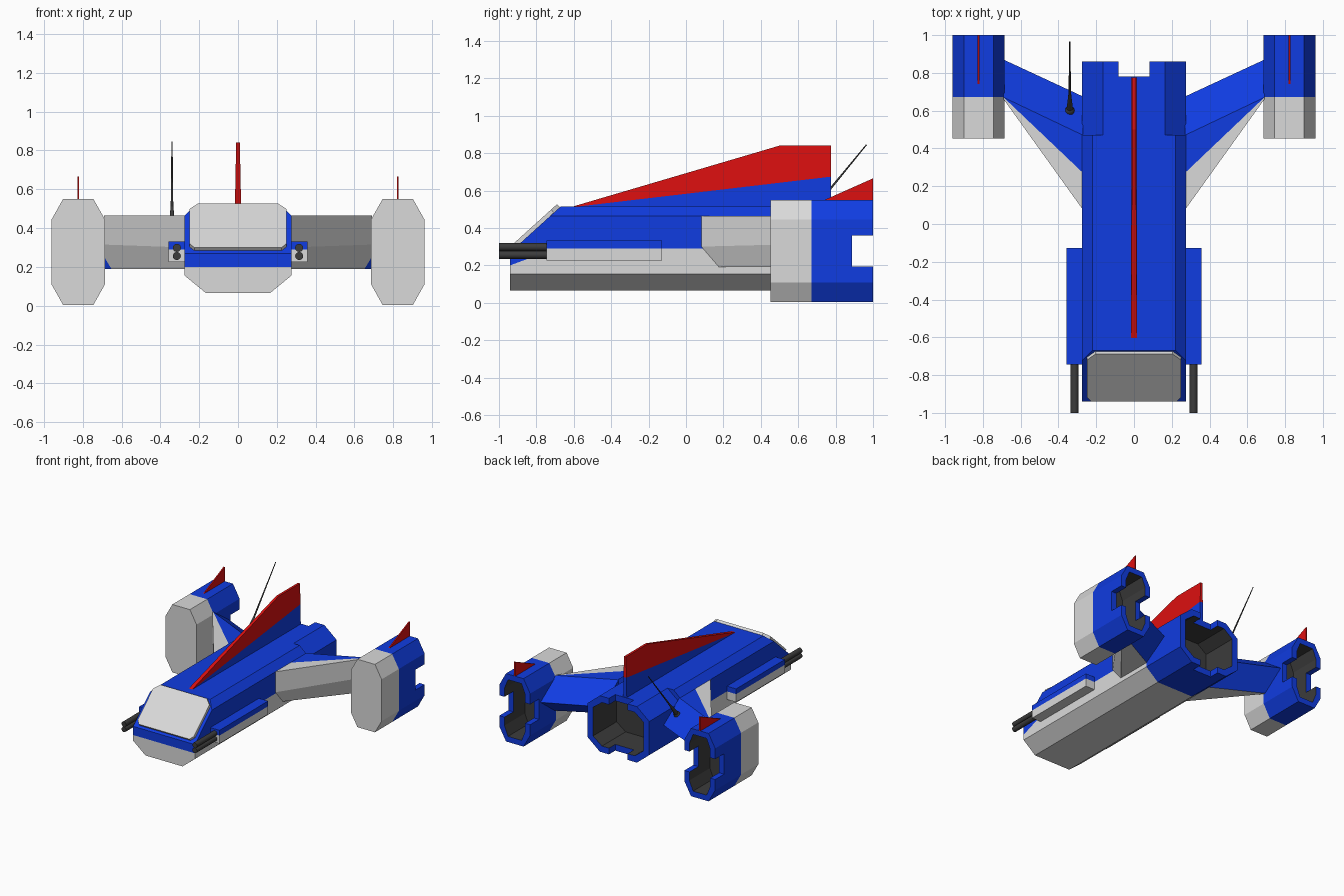
import bpy, bmesh
from mathutils import Vector

old = bpy.data.objects.get("Cube")
if old:
    bpy.data.objects.remove(old, do_unlink=True)


def material(name, rgb):
    m = bpy.data.materials.new(name)
    m.use_nodes = True
    m.diffuse_color = (*rgb, 1)
    m.node_tree.nodes["Principled BSDF"].inputs["Base Color"].default_value = (*rgb, 1)
    return m


MATS = [material("hull blue", (0.005, 0.045, 0.75)),
        material("light grey", (0.7, 0.7, 0.7)),
        material("fin red", (0.72, 0.005, 0.005)),
        material("dark metal", (0.045, 0.045, 0.045))]
BLUE, GREY, RED, DARK = range(4)


def finish(name, bm, paint):
    """Turn a bmesh into an object; paint is a material index or a face rule."""
    bmesh.ops.recalc_face_normals(bm, faces=bm.faces[:])
    bm.normal_update()
    for f in bm.faces:
        if callable(paint):
            f.material_index = paint(f.calc_center_median(), f.normal)
        elif paint is not None:
            f.material_index = paint
    me = bpy.data.meshes.new(name)
    bm.to_mesh(me)
    bm.free()
    for m in MATS:
        me.materials.append(m)
    ob = bpy.data.objects.new(name, me)
    bpy.context.collection.objects.link(ob)
    return ob


def loft(loops):
    """Closed solid through matching loops of points."""
    bm = bmesh.new()
    rings = [[bm.verts.new(p) for p in loop] for loop in loops]
    n = len(rings[0])
    for a, b in zip(rings, rings[1:]):
        for i in range(n):
            bm.faces.new((a[i], a[(i + 1) % n], b[(i + 1) % n], b[i]))
    bm.faces.new(rings[0])
    bm.faces.new(rings[-1])
    return bm


def cut(bm, co, no, trim=False):
    res = bmesh.ops.bisect_plane(bm, geom=bm.verts[:] + bm.edges[:] + bm.faces[:],
                                 plane_co=co, plane_no=no, clear_outer=trim)
    if trim:
        edges = [e for e in res["geom_cut"] if isinstance(e, bmesh.types.BMEdge)]
        bmesh.ops.edgenet_fill(bm, edges=edges)


def box(x0, x1, y0, y1, z0, z1):
    return loft([[(x0, y, z0), (x1, y, z0), (x1, y, z1), (x0, y, z1)] for y in (y0, y1)])


def prism(section, cx, cz, y0, y1):
    return loft([[(cx + u, y, cz + v) for u, v in section] for y in (y0, y1)])


def octagon(w, h, fw, fh):
    return [(w, -fh), (w, fh), (fw, h), (-fw, h), (-w, fh), (-w, -fh), (-fw, -h), (fw, -h)]


def with_notches(section, n, sides):
    """Add two points on each notched edge; returns points and notch edge indices."""
    pts, marks = [], []
    for i, p in enumerate(section):
        pts.append(p)
        if i in sides:
            q = section[(i + 1) % len(section)]
            a, b = Vector(p), Vector(q)
            half = n / (b - a).length
            marks.append(len(pts))
            pts += [tuple(a.lerp(b, 0.5 - half)), tuple(a.lerp(b, 0.5 + half))]
    return pts, marks


def nozzle(name, dims, wall, cx, cz, y0, floor, notch_y, y1, n, sides):
    """Hollow octagonal exhaust with two slots in its rim and a dark inside."""
    w, h, fw, fh = dims
    outer, marks = with_notches(octagon(*dims), n, sides)
    inner, _ = with_notches(octagon(w - wall, h - wall, fw - wall * 0.4, fh - wall * 0.4), n, sides)
    bm = bmesh.new()

    def face(pts, mat):
        f = bm.faces.new([bm.verts.new((cx + u, y, cz + v)) for (u, v), y in pts])
        f.material_index = mat

    count = len(outer)
    for i in range(count):
        j = (i + 1) % count
        o, p, a, b = outer[i], outer[j], inner[i], inner[j]
        face([(o, y0), (p, y0), (p, notch_y), (o, notch_y)], BLUE)
        face([(a, floor), (b, floor), (b, notch_y), (a, notch_y)], DARK)
        end = notch_y
        if i not in marks:
            end = y1
            face([(o, notch_y), (p, notch_y), (p, y1), (o, y1)], BLUE)
            face([(a, notch_y), (b, notch_y), (b, y1), (a, y1)], DARK)
        else:
            for s, t in ((o, a), (p, b)):
                face([(s, notch_y), (t, notch_y), (t, y1), (s, y1)], BLUE)
        face([(o, end), (p, end), (b, end), (a, end)], BLUE)
    face([(q, y0) for q in outer], BLUE)
    face([(q, floor) for q in inner], DARK)
    bmesh.ops.remove_doubles(bm, verts=bm.verts[:], dist=0.0005)
    return finish(name, bm, None)


def rod(name, a, b, r0, r1, sides=12):
    a, b = Vector(a), Vector(b)
    bm = bmesh.new()
    bmesh.ops.create_cone(bm, cap_ends=True, segments=sides, radius1=r0, radius2=r1,
                          depth=(b - a).length)
    rot = (b - a).to_track_quat("Z", "Y")
    for v in bm.verts:
        v.co = rot @ v.co + (a + b) / 2
    for f in bm.faces:
        f.smooth = len(f.verts) == 4
    return finish(name, bm, DARK)


# Fuselage with sloped nose, blue above and grey below
half = [(0.165, 0.065), (0.275, 0.155), (0.275, 0.465), (0.22, 0.515)]
body = prism(half + [(-x, z) for x, z in reversed(half)], 0, 0, -0.94, 0.47)
nose_n = Vector((0, -0.67, 0.74)).normalized()
cut(body, (0, -0.94, 0.27), nose_n, trim=True)
cut(body, (0, 0, 0.29), (0, 0, 1))
cut(body, (0, -0.94, 0.2), (0, -0.37, 1))
finish("fuselage", body,
       lambda c, n: BLUE if c.z > min(0.29, 0.2 + 0.37 * (c.y + 0.94)) or n.y > 0.9 else GREY)

# Canopy plate lying on the nose slope
slope = Vector((0, 0.74, 0.67)).normalized()
base = Vector((0, -0.925, 0.284))
outline = [(0.225, 0), (0.25, 0.03), (0.25, 0.295), (0.205, 0.338)]
outline += [(-u, v) for u, v in reversed(outline)]
finish("canopy", loft([[base + slope * v + Vector((u, 0, 0)) + nose_n * t for u, v in outline]
                       for t in (-0.005, 0.022)]), GREY)

# Main engine
nozzle("main_engine", (0.275, 0.225, 0.165, 0.135), 0.05, 0, 0.29,
       0.47, 0.56, 0.78, 0.86, 0.083, (2, 6))

# Tail fin, tapering upward, red over blue
fin_side = [(-0.62, 0.51), (0.5, 0.84), (0.775, 0.84), (0.775, 0.5)]
fin = loft([[(s * (0.016 - (z - 0.51) * 0.02), y, z) for y, z in fin_side] for s in (-1, 1)])
cut(fin, (0, -0.615, 0.51), (0, -0.118, 1))
finish("tail_fin", fin, lambda c, n: RED if c.z > 0.51 + 0.118 * (c.y + 0.615) else BLUE)

# Paired parts
POD = (0.137, 0.273, 0.078, 0.168)
ROOT = [(0.075, 0.465), (0.075, 0.3), (0.17, 0.19), (0.47, 0.19), (0.675, 0.325), (0.47, 0.465)]
TIP = [(0.66, 0.465), (0.66, 0.315), (0.68, 0.19), (0.69, 0.19), (0.87, 0.325), (0.67, 0.465)]
for side, s in (("left", 1), ("right", -1)):
    # Swept wing with grey leading part
    wing = loft([[(s * x, y, z) for y, z in sec] for x, sec in ((0.27, ROOT), (0.69, TIP))])
    cut(wing, (s * 0.28, 0.28, 0), (s * 0.39, -0.41, 0))

    def wing_paint(c, n):
        front = 0.39 * (abs(c.x) - 0.28) - 0.41 * (c.y - 0.28) > 0
        return GREY if front or n.z < -0.95 else BLUE

    finish(side + "_wing", wing, wing_paint)

    # Engine pod: grey intake, blue exhaust, small red fin
    cx = s * 0.823
    finish(side + "_pod_front", prism(octagon(*POD), cx, 0.277, 0.453, 0.672), GREY)
    nozzle(side + "_pod_exhaust", POD, 0.045, cx, 0.277,
           0.672, 0.74, 0.887, 1.0, 0.082, (0, 4))
    pod_fin = [(0.73, 0.545), (1.0, 0.665), (1.0, 0.545)]
    finish(side + "_pod_fin", loft([[(cx + t, y, z) for y, z in pod_fin]
                                    for t in (-0.005, 0.005)]), RED)

    # Gun housing and twin barrels
    xs = sorted((s * 0.27, s * 0.357))
    housing = box(*xs, -0.745, -0.127, 0.225, 0.332)
    cut(housing, (0, 0, 0.29), (0, 0, 1))
    finish(side + "_gun_housing", housing, lambda c, n: BLUE if c.z > 0.29 else GREY)
    for label, z in (("upper", 0.298), ("lower", 0.256)):
        rod(f"{side}_{label}_barrel", (s * 0.315, -1.0, z), (s * 0.315, -0.74, z), 0.021, 0.021)

# Antenna on the right wing
foot, tip = Vector((-0.34, 0.6, 0.4)), Vector((-0.34, 0.965, 0.845))
rod("antenna_base", foot, foot.lerp(tip, 0.25), 0.018, 0.007)
rod("antenna_mast", foot.lerp(tip, 0.2), tip, 0.007, 0.003, 8)
ball = bmesh.new()
bmesh.ops.create_uvsphere(ball, u_segments=12, v_segments=8, radius=0.025)
bmesh.ops.translate(ball, verts=ball.verts[:], vec=foot)
for f in ball.faces:
    f.smooth = True
finish("antenna_joint", ball, DARK)
